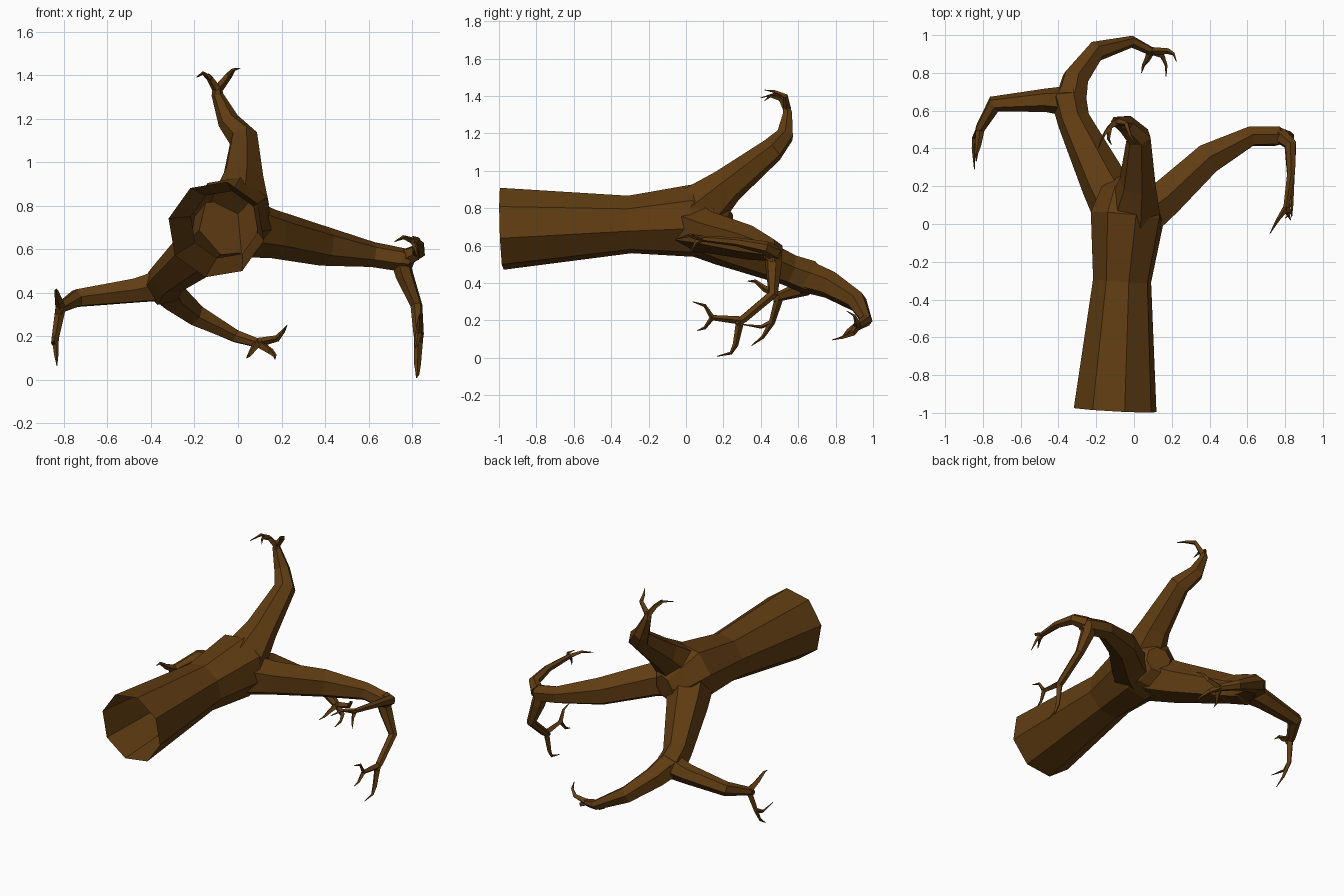
import bpy, bmesh, math
from mathutils import Vector

cube = bpy.data.objects.get("Cube")
if cube:
    bpy.data.objects.remove(cube, do_unlink=True)

# Single bark colour
bark = bpy.data.materials.new("brown_bark")
bark.use_nodes = True
colour = (.118, .046, .006, 1)
bark.diffuse_color = colour
shader = bark.node_tree.nodes["Principled BSDF"]
shader.inputs["Base Color"].default_value = colour
shader.inputs["Roughness"].default_value = 1


def add_tube(bm, points, sides, phase=0, open_start=False):
    """Sweep a faceted ring along points given as (x, y, z, radius)."""
    centres = [Vector(p[:3]) for p in points]
    last = len(points) - 1
    side = Vector((1, 0, 0))
    rings = []
    for i, centre in enumerate(centres):
        before = centre - centres[max(i - 1, 0)]
        after = centres[min(i + 1, last)] - centre
        along = (before.normalized() + after.normalized()).normalized()
        side = side - along * side.dot(along)
        if side.length < .1:
            side = along.orthogonal()
        side.normalize()
        up = side.cross(along)
        ring = []
        for k in range(sides):
            a = phase + math.tau * k / sides
            offset = side * math.cos(a) + up * math.sin(a)
            ring.append(bm.verts.new(centre + offset * points[i][3]))
        rings.append(ring)
    for low, high in zip(rings, rings[1:]):
        for k in range(sides):
            n = (k + 1) % sides
            bm.faces.new((low[k], low[n], high[n], high[k]))
    if not open_start:
        bm.faces.new(rings[0])
    bm.faces.new(rings[-1])


def finish(name, bm):
    bmesh.ops.recalc_face_normals(bm, faces=bm.faces[:])
    mesh = bpy.data.meshes.new(name)
    bm.to_mesh(mesh)
    bm.free()
    mesh.materials.append(bark)
    obj = bpy.data.objects.new(name, mesh)
    bpy.context.collection.objects.link(obj)


def limb(name, points, sides=6, phase=.3, open_start=False):
    bm = bmesh.new()
    add_tube(bm, points, sides, phase, open_start)
    finish(name, bm)


def twigs(name, root, radius, paths):
    """Thin hooked twigs that all leave one root and taper to points."""
    bm = bmesh.new()
    for path in paths:
        steps = [root] + path
        count = len(steps) - 1
        points = [(*p, radius * (1 - i / count) + .002) for i, p in enumerate(steps)]
        add_tube(bm, points, 4)
    finish(name, bm)


# Hollow trunk, open at the front end
limb("trunk", [
    (-.1, -.985, .69, .225),
    (-.063, -.3, .713, .158),
    (-.035, .04, .735, .2),
    (-.02, .16, .71, .16),
    (0, .23, .7, .08),
], sides=8, phase=math.radians(77), open_start=True)

# Upright branch with its twigs
limb("upper_branch", [
    (0, .06, .78, .15),
    (.02, .22, .92, .1),
    (.025, .46, 1.11, .068),
    (-.045, .53, 1.19, .05),
    (-.095, .543, 1.31, .027),
    (-.095, .535, 1.35, .02),
])
twigs("upper_twigs", (-.095, .54, 1.33), .02, [
    [(-.04, .53, 1.4), (-.02, .47, 1.425), (.01, .42, 1.432)],
    [(-.13, .51, 1.385), (-.16, .47, 1.41), (-.19, .4, 1.39)],
    [(-.13, .51, 1.385), (-.135, .45, 1.4), (-.12, .42, 1.375)],
])

# Left branch: long arm, drooping end and forward end
limb("left_branch", [
    (.02, .03, .7, .14),
    (.16, .13, .67, .112),
    (.39, .345, .615, .092),
    (.62, .465, .575, .058),
    (.76, .465, .55, .055),
    (.8, .45, .54, .03),
])
limb("left_drooping_branch", [
    (.74, .465, .57, .045),
    (.765, .468, .48, .043),
    (.82, .465, .34, .028),
    (.83, .31, .21, .024),
    (.83, .27, .18, .017),
])
twigs("left_drooping_twigs", (.83, .29, .2), .02, [
    [(.825, .265, .07), (.825, .24, .025), (.82, .165, .008)],
    [(.83, .14, .215), (.835, .1, .28), (.835, .035, .3)],
    [(.83, .14, .215), (.82, .1, .16), (.815, .06, .145)],
])
limb("left_forward_branch", [
    (.77, .47, .56, .045),
    (.83, .42, .59, .035),
    (.832, .27, .62, .024),
    (.805, .09, .637, .016),
    (.8, .06, .637, .01),
])
twigs("left_forward_twigs", (.805, .085, .637), .015, [
    [(.76, .02, .655), (.72, -.05, .635)],
    [(.815, .05, .61), (.83, .02, .55)],
    [(.83, .06, .645), (.8, .03, .66)],
])

# Right branch: arm up to the fork, then side and rear ends
limb("right_branch", [
    (-.05, .02, .7, .15),
    (-.16, .22, .605, .125),
    (-.32, .55, .47, .088),
    (-.345, .66, .43, .095),
    (-.34, .72, .41, .06),
])
limb("right_side_branch", [
    (-.32, .65, .44, .085),
    (-.47, .655, .41, .062),
    (-.74, .635, .375, .045),
    (-.815, .505, .33, .027),
    (-.825, .47, .31, .018),
])
twigs("right_side_twigs", (-.815, .5, .33), .022, [
    [(-.825, .42, .37), (-.835, .37, .41), (-.835, .33, .41)],
    [(-.84, .46, .19), (-.835, .41, .11), (-.832, .35, .065)],
    [(-.84, .46, .19), (-.85, .4, .165), (-.845, .29, .18)],
])
limb("right_rear_branch", [
    (-.34, .63, .44, .09),
    (-.31, .77, .39, .075),
    (-.2, .915, .3, .056),
    (-.01, .965, .2, .032),
    (.08, .92, .172, .024),
    (.11, .905, .17, .015),
])
twigs("right_rear_twigs", (.09, .915, .17), .02, [
    [(.18, .915, .19), (.21, .9, .225), (.225, .86, .25)],
    [(.15, .89, .13), (.17, .84, .11), (.17, .78, .095)],
    [(.07, .87, .14), (.05, .84, .11), (.04, .8, .1)],
])
